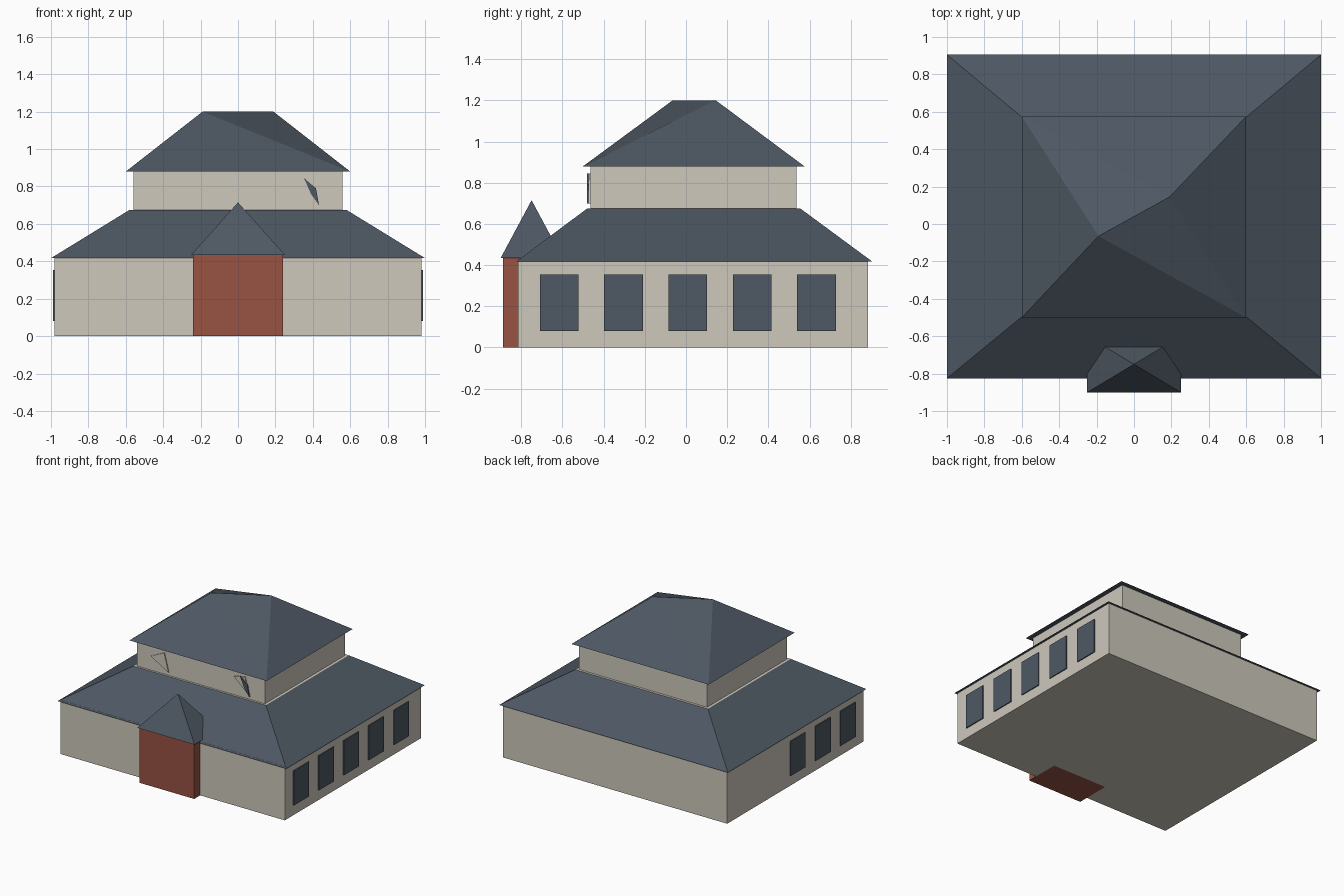
import bpy, bmesh

if "Cube" in bpy.data.objects:
    bpy.data.objects.remove(bpy.data.objects["Cube"])


def material(name, srgb):
    m = bpy.data.materials.new(name)
    lin = [((c / 255 + 0.055) / 1.055) ** 2.4 for c in srgb]
    m.diffuse_color = (*lin, 1)
    m.use_nodes = True
    m.node_tree.nodes["Principled BSDF"].inputs["Base Color"].default_value = m.diffuse_color
    return m


WALL = material("pale_stone", (205, 200, 188))
SLATE = material("slate_blue", (78, 88, 99))
RED = material("brick_red", (152, 82, 68))


def build(name, verts, faces, mats):
    me = bpy.data.meshes.new(name)
    me.from_pydata(verts, [], faces)
    for m in mats:
        me.materials.append(m)
    bm = bmesh.new()
    bm.from_mesh(me)
    bmesh.ops.recalc_face_normals(bm, faces=bm.faces)
    bm.to_mesh(me)
    bm.free()
    ob = bpy.data.objects.new(name, me)
    bpy.context.collection.objects.link(ob)
    return ob


def rect(x0, x1, y0, y1, z):
    return [(x0, y0, z), (x1, y0, z), (x1, y1, z), (x0, y1, z)]


def loft(name, bottom, top, mats):
    """Closed solid between two rings with the same number of points."""
    n = len(bottom)
    faces = [tuple(range(n))[::-1], tuple(range(n, 2 * n))]
    faces += [(i, (i + 1) % n, (i + 1) % n + n, i + n) for i in range(n)]
    return build(name, bottom + top, faces, mats)


def box(name, x0, x1, y0, y1, z0, z1, mat):
    return loft(name, rect(x0, x1, y0, y1, z0), rect(x0, x1, y0, y1, z1), [mat])


def front_plate(name, points, y0, y1, mat):
    return loft(name, [(x, y1, z) for x, z in points],
                [(x, y0, z) for x, z in points], [mat])


# lower storey and its skirt roof; the flat ledge on top is pale stone
box("lower_walls", -0.98, 0.98, -0.815, 0.885, 0, 0.425, WALL)
skirt = loft("lower_roof", rect(-1, 1, -0.825, 0.905, 0.417),
             rect(-0.58, 0.58, -0.48, 0.555, 0.675), [SLATE, WALL])
for p in skirt.data.polygons:
    if p.normal.z > 0.99:
        p.material_index = 1

# upper storey
box("upper_walls", -0.56, 0.56, -0.464, 0.536, 0.66, 0.89, WALL)

# upper roof with a slanted ridge
ridge = [(-0.19, -0.065, 1.2), (0.19, 0.145, 1.2)]
build("upper_roof", rect(-0.6, 0.6, -0.5, 0.575, 0.88) + ridge,
      [(3, 2, 1, 0), (0, 1, 4), (1, 5, 4), (1, 2, 5), (2, 3, 5), (3, 4, 5), (3, 0, 4)],
      [SLATE])

# entrance porch with pyramid roof
box("porch", -0.24, 0.24, -0.89, -0.61, 0, 0.44, RED)
build("porch_roof", rect(-0.25, 0.25, -0.9, -0.6, 0.435) + [(0, -0.75, 0.715)],
      [(3, 2, 1, 0), (0, 1, 4), (1, 2, 4), (2, 3, 4), (3, 0, 4)], [SLATE])

# side windows: five on the right, three on the left
for side, count in ((1, 5), (-1, 3)):
    for i in range(count):
        y = -0.616 + 0.3125 * i
        a, b = sorted((side * 0.979, side * 0.988))
        box("side_window", a, b, y - 0.094, y + 0.094, 0.08, 0.353, SLATE)

# angular plates on the upper front wall
front_plate("left_front_plate", [(-0.433, 0.79), (-0.316, 0.845), (-0.278, 0.70)],
            -0.472, -0.463, WALL)
front_plate("right_front_plate", [(0.294, 0.824), (0.39, 0.845), (0.433, 0.70)],
            -0.472, -0.463, WALL)
front_plate("right_front_pane", [(0.353, 0.845), (0.417, 0.79), (0.433, 0.70), (0.39, 0.76)],
            -0.48, -0.471, SLATE)
